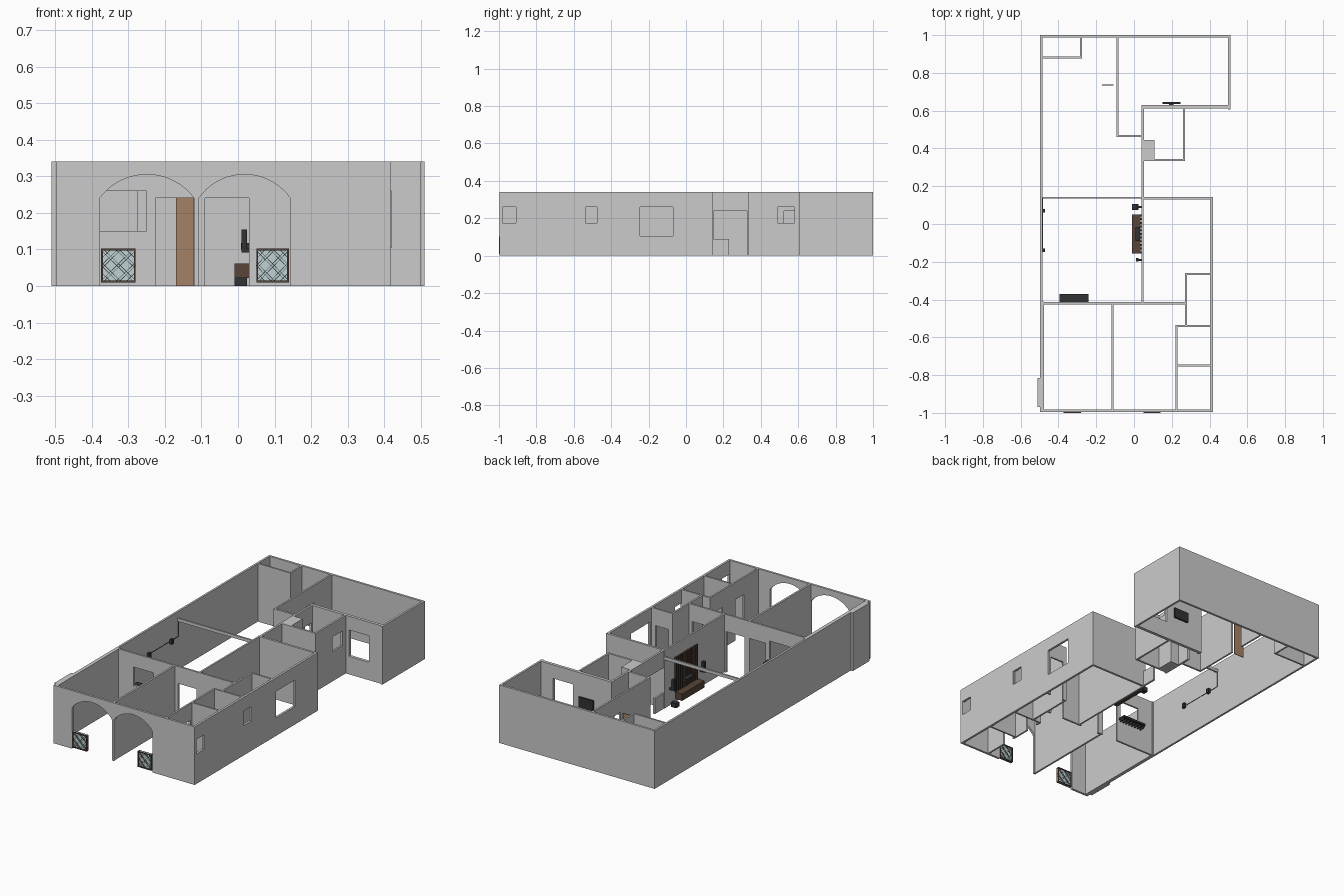
import bpy, bmesh, math
from mathutils import Matrix, Vector

if "Cube" in bpy.data.objects:
    bpy.data.objects.remove(bpy.data.objects["Cube"])

H = 0.34      # wall height
DOOR = 0.24   # door head


def material(name, col):
    m = bpy.data.materials.new(name)
    m.diffuse_color = (*col, 1)
    m.use_nodes = True
    m.node_tree.nodes["Principled BSDF"].inputs["Base Color"].default_value = m.diffuse_color
    return m


BLACK = material("black", (0.03, 0.032, 0.036))
WOOD = material("dark_wood", (0.10, 0.06, 0.04))
DOORWOOD = material("door_wood", (0.37, 0.22, 0.13))
GLASS = material("glass", (0.52, 0.64, 0.64))


def finish(bm, name, mat=None):
    bmesh.ops.recalc_face_normals(bm, faces=bm.faces)
    me = bpy.data.meshes.new(name)
    bm.to_mesh(me)
    bm.free()
    ob = bpy.data.objects.new(name, me)
    bpy.context.collection.objects.link(ob)
    if mat:
        me.materials.append(mat)
    return ob


def add_box(bm, x0, x1, y0, y1, z0, z1):
    m = Matrix.Translation(((x0 + x1) / 2, (y0 + y1) / 2, (z0 + z1) / 2))
    m = m @ Matrix.Diagonal((x1 - x0, y1 - y0, z1 - z0, 1))
    bmesh.ops.create_cube(bm, size=1, matrix=m)


def box(name, *dims, mat=None):
    bm = bmesh.new()
    add_box(bm, *dims)
    return finish(bm, name, mat)


def extrude_faces(bm, vec):
    r = bmesh.ops.extrude_face_region(bm, geom=bm.faces[:])
    bmesh.ops.translate(bm, vec=vec, verts=[g for g in r["geom"] if isinstance(g, bmesh.types.BMVert)])


def wall(name, axis, a, b, c0, c1, holes=()):
    """Wall running along axis from a to b, c0..c1 across; holes are (start, end, z0, z1)."""
    us = sorted({a, b, *[h[0] for h in holes], *[h[1] for h in holes]})
    zs = sorted({0, H, *[h[2] for h in holes], *[h[3] for h in holes]})
    bm = bmesh.new()
    grid = {}

    def vert(u, z):
        if (u, z) not in grid:
            grid[u, z] = bm.verts.new((u, c0, z) if axis == "x" else (c0, u, z))
        return grid[u, z]

    for u0, u1 in zip(us, us[1:]):
        for z0, z1 in zip(zs, zs[1:]):
            um, zm = (u0 + u1) / 2, (z0 + z1) / 2
            if not any(h[0] < um < h[1] and h[2] < zm < h[3] for h in holes):
                bm.faces.new([vert(u0, z0), vert(u1, z0), vert(u1, z1), vert(u0, z1)])
    extrude_faces(bm, (0, c1 - c0, 0) if axis == "x" else (c1 - c0, 0, 0))
    bmesh.ops.recalc_face_normals(bm, faces=bm.faces)
    return finish(bm, name)


# outer walls
wall("left_wall", "y", -0.995, 1, -0.497, -0.485)
wall("left_wall_thick_part", "y", -0.995, -0.41, -0.486, -0.476)
wall("left_pilaster", "y", -0.97, -0.815, -0.51, -0.496)
wall("back_wall", "x", -0.497, 0.51, 0.987, 1)
wall("back_room_right_wall", "y", 0.607, 1, 0.498, 0.51)
wall("right_wall", "y", -0.995, 0.143, 0.404, 0.417,
     [(-0.98, -0.91, 0.175, 0.26), (-0.545, -0.475, 0.175, 0.26), (-0.245, -0.07, 0.105, 0.26)])
wall("courtyard_wall", "x", 0.038, 0.417, 0.13, 0.143)

# back rooms
wall("back_room_front_wall", "x", 0.04, 0.51, 0.612, 0.63, [(0.29, 0.42, 0.105, 0.26)])
wall("back_room_left_wall", "y", 0.46, 0.99, -0.093, -0.083, [(0.74, 0.82, 0, DOOR)])
wall("passage_wall", "x", -0.093, 0.045, 0.46, 0.472)
wall("hall_wall", "y", 0.135, 0.63, 0.041, 0.053,
     [(0.147, 0.23, 0.09, DOOR), (0.23, 0.327, 0, DOOR), (0.525, 0.605, 0, DOOR)])
wall("bath_right_wall", "y", 0.333, 0.62, 0.259, 0.27, [(0.49, 0.58, 0.175, 0.26)])
wall("bath_front_wall", "x", 0.041, 0.27, 0.333, 0.345)
wall("bath_shaft", "x", 0.041, 0.108, 0.344, 0.445)
wall("closet_front_wall", "x", -0.49, -0.275, 0.877, 0.887)
wall("closet_side_wall", "y", 0.88, 0.99, -0.285, -0.275)

# middle and front rooms
wall("media_wall", "y", -0.42, 0.14, 0.039, 0.049)
wall("cross_wall", "x", -0.49, 0.28, -0.425, -0.414,
     [(-0.378, -0.25, 0.15, 0.26), (-0.225, -0.122, 0, DOOR),
      (-0.09, 0.03, 0, DOOR), (0.16, 0.25, 0, DOOR)])
wall("side_bath_back_wall", "x", 0.27, 0.41, -0.27, -0.26, [(0.295, 0.38, 0, DOOR)])
wall("side_bath_left_wall", "y", -0.545, -0.26, 0.27, 0.28)
wall("side_bath_front_wall", "x", 0.22, 0.41, -0.546, -0.536)
wall("service_left_wall", "y", -0.99, -0.536, 0.22, 0.23,
     [(-0.85, -0.77, 0, DOOR), (-0.65, -0.57, 0, DOOR)])
wall("service_divider", "x", 0.22, 0.41, -0.755, -0.745)
wall("front_divider", "y", -0.99, -0.415, -0.12, -0.109)


# front wall with two arches
def arch(x0, x1, spring=0.24, rise=0.065, n=18):
    half = (x1 - x0) / 2
    r = (half * half + rise * rise) / (2 * rise)
    t = math.asin(half / r)
    pts = [(x0, 0)]
    for i in range(n + 1):
        a = -t + 2 * t * i / n
        pts.append(((x0 + x1) / 2 + r * math.sin(a), spring + rise - r + r * math.cos(a)))
    return pts + [(x1, 0)]


bm = bmesh.new()
outline = [(-0.497, 0)] + arch(-0.378, -0.12) + arch(-0.107, 0.143) + [(0.417, 0), (0.417, H), (-0.497, H)]
bm.faces.new([bm.verts.new((x, -0.996, z)) for x, z in outline])
extrude_faces(bm, (0, 0.013, 0))
finish(bm, "front_arched_wall")


# lattice glass panels inside the arches
def lattice_panel(name, x0, x1, z0, z1, flip):
    box(name + "_glass", x0, x1, -0.994, -0.988, z0, z1, mat=GLASS)
    bm = bmesh.new()
    t = 0.005
    for d in ((x0, x0 + t, z0, z1), (x1 - t, x1, z0, z1), (x0, x1, z0, z0 + t), (x0, x1, z1 - t, z1)):
        add_box(bm, d[0], d[1], -1.0, -0.983, d[2], d[3])
    finish(bm, name + "_frame", WOOD)
    bm = bmesh.new()
    w, h = x1 - x0, z1 - z0
    for mirror in (0, 1):
        for c in (-0.7, -0.5, -0.4, -0.05, 0.05, 0.4, 0.5, 0.7):
            u0, u1 = max(0, -c), min(1, 1 - c)      # line v = u + c in the unit square
            ends = [(1 - u if mirror ^ flip else u, u + c) for u in (u0, u1)]
            p, q = [Vector((x0 + u * w, -0.991, z0 + v * h)) for u, v in ends]
            m = Matrix.Translation((p + q) / 2) @ (q - p).to_track_quat("X", "Z").to_matrix().to_4x4()
            bmesh.ops.create_cube(bm, size=1, matrix=m @ Matrix.Diagonal(((q - p).length, 0.009, 0.0015, 1)))
    finish(bm, name + "_lattice", BLACK)


lattice_panel("left_panel", -0.374, -0.28, 0.01, 0.102, 0)
lattice_panel("right_panel", 0.05, 0.139, 0.01, 0.102, 1)

# ceiling rail, open door, bedroom screen
box("ceiling_rail", -0.487, 0.042, 0.134, 0.144, 0.285, 0.303)
box("open_door", -0.17, -0.108, 0.734, 0.738, 0, DOOR, mat=DOORWOOD)
box("bedroom_screen", 0.15, 0.245, 0.636, 0.646, 0.145, 0.205, mat=BLACK)
box("bedroom_screen_bracket", 0.185, 0.21, 0.629, 0.637, 0.16, 0.19, mat=BLACK)

# media console, slatted panel and speakers
box("media_console", -0.01, 0.034, -0.157, 0.05, 0.022, 0.062, mat=WOOD)
bm = bmesh.new()
for i in range(11):
    y = -0.155 + i * 0.0195
    add_box(bm, 0.031, 0.0395, y, y + 0.01, 0.062, 0.265)
finish(bm, "wood_slats", WOOD)
box("subwoofer", -0.01, 0.024, 0.075, 0.106, 0, 0.026, mat=BLACK)
for side, y in (("front", -0.19), ("back", 0.09)):
    box(side + "_speaker", 0.01, 0.025, y - 0.009, y + 0.009, 0.103, 0.155, mat=BLACK)
    box(side + "_speaker_bracket", 0.01, 0.04, y - 0.005, y + 0.005, 0.091, 0.103, mat=BLACK)
box("center_speaker", 0.008, 0.033, -0.09, -0.015, 0.1, 0.118, mat=BLACK)

# rear wall speakers and their cable
for side, y in (("near", -0.14), ("far", 0.07)):
    box(side + "_wall_speaker", -0.486, -0.47, y - 0.009, y + 0.009, 0.18, 0.208, mat=BLACK)
box("speaker_cable", -0.486, -0.483, -0.14, 0.14, 0.193, 0.196, mat=BLACK)
box("cable_riser", -0.486, -0.483, 0.137, 0.14, 0.193, 0.29, mat=BLACK)

# bracketed shelf under the inner window
bm = bmesh.new()
add_box(bm, -0.395, -0.24, -0.415, -0.37, 0.136, 0.148)
for i in range(8):
    x = -0.39 + i * 0.0205
    add_box(bm, x, x + 0.005, -0.41, -0.375, 0.122, 0.137)
finish(bm, "window_shelf", BLACK)
